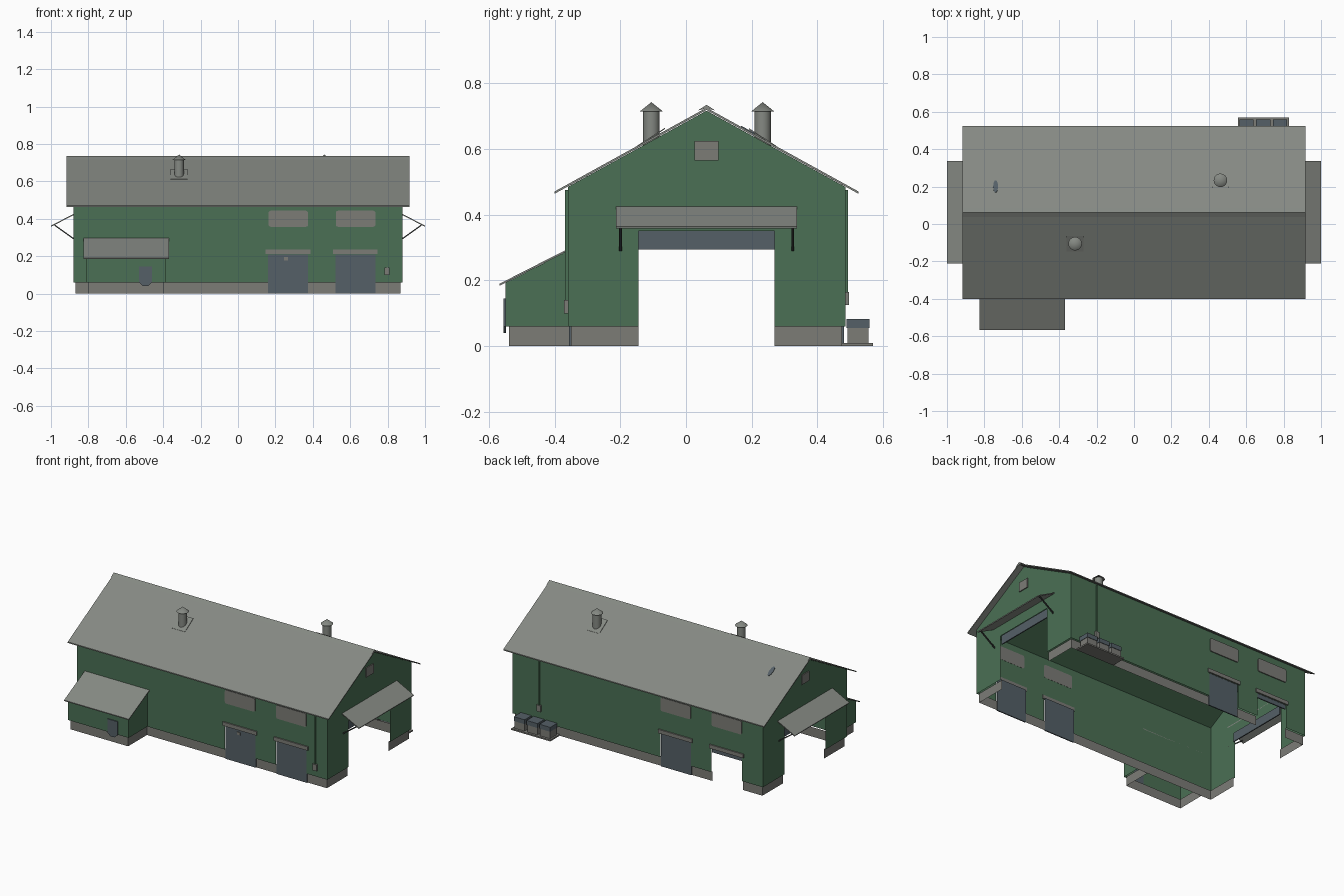
import bpy, bmesh, math
from mathutils import Vector, Matrix

if "Cube" in bpy.data.objects:
    bpy.data.objects.remove(bpy.data.objects["Cube"])


def material(name, rgb):
    m = bpy.data.materials.new(name)
    m.diffuse_color = (*rgb, 1)
    m.use_nodes = True
    m.node_tree.nodes["Principled BSDF"].inputs["Base Color"].default_value = m.diffuse_color
    return m


GREEN = material("green cladding", (0.069, 0.162, 0.089))
ROOF = material("roof grey", (0.235, 0.25, 0.227))
STONE = material("concrete grey", (0.20, 0.20, 0.183))
DOOR = material("slate door", (0.089, 0.115, 0.135))
DARK = material("dark metal", (0.04, 0.045, 0.042))

C = 0.0625           # y of the ridge; the barn repeats turned half round it
H = 0.4225           # half depth of the walls
L = 0.88             # half length of the walls
SLOPE = 0.551


def turn(p, s):
    """Ridge-centred point to world, turned half round when s = -1."""
    return Vector((s * p[0], C + s * p[1], p[2]))


def finish(name, bm, mat):
    me = bpy.data.meshes.new(name)
    bm.to_mesh(me)
    bm.free()
    me.materials.append(mat)
    ob = bpy.data.objects.new(name, me)
    bpy.context.collection.objects.link(ob)
    return ob


def sheet(name, polys, mat, s=1):
    bm = bmesh.new()
    for poly in polys:
        bm.faces.new([bm.verts.new(turn(p, s)) for p in poly])
    bmesh.ops.remove_doubles(bm, verts=bm.verts, dist=1e-5)
    return finish(name, bm, mat)


def prism(name, pts, vec, mat, s=1):
    """Flat outline pushed along a vector."""
    bm = bmesh.new()
    f = bm.faces.new([bm.verts.new(turn(p, s)) for p in pts])
    new = bmesh.ops.extrude_face_region(bm, geom=[f])["geom"]
    v = Vector((s * vec[0], s * vec[1], vec[2]))
    bmesh.ops.translate(bm, vec=v, verts=[g for g in new if isinstance(g, bmesh.types.BMVert)])
    bmesh.ops.recalc_face_normals(bm, faces=bm.faces)
    return finish(name, bm, mat)


def box(name, lo, hi, mat, s=1):
    (a, b, c), (d, e, f) = lo, hi
    return prism(name, [(a, b, c), (d, b, c), (d, e, c), (a, e, c)], (0, 0, f - c), mat, s)


def cone(name, r1, r2, loc, z0, z1, mat, segs=24):
    bm = bmesh.new()
    bmesh.ops.create_cone(bm, cap_ends=True, segments=segs, radius1=r1, radius2=r2, depth=z1 - z0,
                          matrix=Matrix.Translation((loc[0], loc[1], (z0 + z1) / 2)))
    ob = finish(name, bm, mat)
    bpy.context.view_layer.objects.active = ob
    ob.select_set(True)
    bpy.ops.object.shade_smooth_by_angle(angle=math.radians(35))
    ob.select_set(False)
    return ob


def xz(y, x0, x1, z0, z1):
    return [(x0, y, z0), (x1, y, z0), (x1, y, z1), (x0, y, z1)]


def yz(x, y0, y1, z0, z1):
    return [(x, y0, z0), (x, y1, z0), (x, y1, z1), (x, y0, z1)]


def rounded(x0, x1, z0, z1, r, y):
    pts = []
    for k, (cx, cz) in enumerate([(x1 - r, z1 - r), (x0 + r, z1 - r), (x0 + r, z0 + r), (x1 - r, z0 + r)]):
        for j in range(4):
            a = math.radians(90 * k + 30 * j)
            pts.append((cx + r * math.cos(a), y, cz + r * math.sin(a)))
    return pts


EAVE, TOP = 0.485, 0.717
DOORS = [(0.16, 0.375), (0.52, 0.735)]
O = 0.2075           # half width of the gable openings

for s, side, end in ((1, "front", "right"), (-1, "back", "left")):
    # long wall with two door openings, and its plinth
    solid = [(-L, 0.16), (0.375, 0.52), (0.735, L)]
    sheet(side + "_wall", [xz(-H, a, b, 0.06, 0.21) for a, b in solid] + [xz(-H, -L, L, 0.21, EAVE)], GREEN, s)
    sheet(side + "_plinth", [xz(-H + 0.01, max(a, -0.87), min(b, 0.87), 0, 0.06) for a, b in solid], STONE, s)
    # gable wall with a wide drive-through opening, and its plinth
    sheet(end + "_gable", [
        yz(L, -H, -O, 0.06, 0.35), yz(L, O, H, 0.06, 0.35),
        [(L, -H, 0.35), (L, H, 0.35), (L, H, EAVE), (L, 0, TOP), (L, -H, EAVE)]], GREEN, s)
    sheet(end + "_plinth", [yz(0.87, -H + 0.01, -O, 0, 0.06), yz(0.87, O, H - 0.01, 0, 0.06)], STONE, s)
    # ceiling lining and roof slope
    sheet(side + "_ceiling", [[(-L, -H, EAVE), (L, -H, EAVE), (L, 0, TOP), (-L, 0, TOP)]], GREEN, s)
    ze = 0.726 - SLOPE * 0.4625
    prism(side + "_roof", [(-0.917, -0.4625, ze), (-0.917, 0, 0.726), (-0.917, 0, 0.719),
                           (-0.917, -0.4625, ze - 0.007)], (1.834, 0, 0), ROOF, s)
    # doors with lintels, upper windows
    for i, (a, b) in enumerate(DOORS):
        low = 0.185 if (s == -1 and i == 1) else 0.0
        box(f"{side}_door_{i}", (a, -H + 0.004, low), (b, -H + 0.011, 0.215), DOOR, s)
        box(f"{side}_lintel_{i}", (a - 0.012, -H - 0.008, 0.212), (b + 0.012, -H + 0.005, 0.236), STONE, s)
        prism(f"{side}_window_{i}", rounded(a + 0.003, b, 0.357, 0.443, 0.012, -H - 0.006),
              (0, 0.007, 0), STONE, s)
    # rolled-up gable door and vent plate
    box(end + "_rolled_door", (L - 0.012, -O, 0.295), (L - 0.005, O, 0.352), DOOR, s)
    box(end + "_gable_vent", (L - 0.001, -0.037, 0.565), (L + 0.006, 0.037, 0.625), STONE, s)
    # canopy with two struts
    prism(end + "_canopy", [(L, -0.275, 0.425), (1.0, -0.275, 0.364), (0.998, -0.275, 0.358),
                            (L, -0.275, 0.419)], (0, 0.55, 0), ROOF, s)
    for y in (-0.262, 0.262):
        prism(f"{end}_strut", [(L, y - 0.004, 0.29), (0.982, y - 0.004, 0.363),
                               (0.982, y - 0.004, 0.371), (L, y - 0.004, 0.298)], (0, 0.008, 0), DARK, s)

# ridge cap
prism("ridge_cap", [(-0.917, -0.026, 0.718), (-0.917, 0, 0.735), (-0.917, 0.026, 0.718),
                    (-0.917, 0, 0.724)], (1.834, 0, 0), ROOF)

# roof ventilators with tilted flashing plates
for i, (x, y, s) in enumerate([(-0.315, -0.168, 1), (0.462, 0.171, -1)]):
    zr = 0.726 - SLOPE * abs(y)
    cone(f"ventilator_{i}", 0.025, 0.025, (x, y + C), zr - 0.03, 0.716, ROOF)
    cone(f"ventilator_cap_{i}", 0.036, 0.0, (x, y + C), 0.714, 0.743, ROOF)
    yl, xl = y * s, x * s
    prism(f"ventilator_flashing_{i}", [
        (xl - 0.045, yl - 0.042, zr - 0.026), (xl + 0.045, yl - 0.042, zr - 0.026),
        (xl + 0.045, yl + 0.042, zr + 0.028), (xl - 0.045, yl + 0.042, zr + 0.028)], (0, 0, 0.004), ROOF, s)

# small round roof patch on the back slope
patch = cone("roof_patch", 0.5, 0.5, (0, 0), -0.5, 0.5, DOOR, 12)
patch.scale = (0.026, 0.075, 0.006)
patch.rotation_euler = (-math.atan(SLOPE), 0, 0)
patch.location = (-0.74, 0.2, 0.726 - SLOPE * (0.2 - C))

# lean-to: walls, plinth, roof and hatch (ridge-centred y)
yf, yb = -0.549 - C, -H
zf, zb = 0.193, 0.290
x0, x1 = -0.81, -0.385
sheet("lean_to_walls", [
    xz(yf, x0, x1, 0.06, zf),
    [(x1, yf, 0.06), (x1, yb, 0.06), (x1, yb, zb), (x1, yf, zf)],
    [(x0, yb, 0.06), (x0, yf, 0.06), (x0, yf, zf), (x0, yb, zb)]], GREEN)
sheet("lean_to_plinth", [
    xz(yf + 0.01, x0 + 0.01, x1 - 0.01, 0, 0.06), yz(x1 - 0.01, yf + 0.01, yb + 0.01, 0, 0.06),
    yz(x0 + 0.01, yf + 0.01, yb + 0.01, 0, 0.06)], STONE)
prism("lean_to_roof", [(-0.825, yb, 0.296), (-0.825, -0.568 - C, 0.19), (-0.825, -0.568 - C, 0.184),
                       (-0.825, yb, 0.290)], (0.455, 0, 0), ROOF)
prism("lean_to_hatch", [(x, yf - 0.006, z) for x, z in
                        [(-0.53, 0.145), (-0.53, 0.06), (-0.51, 0.04), (-0.48, 0.04), (-0.46, 0.06), (-0.46, 0.145)]],
      (0, 0.007, 0), DOOR)

# wall pipes with meter boxes
for name, x, zl, s in (("front", 0.797, 0.10, 1), ("back", -0.69, 0.125, -1)):
    box(name + "_pipe", (x - 0.004, -H - 0.008, zl + 0.03), (x + 0.004, -H, 0.475), GREEN, s)
    box(name + "_meter_box", (x - 0.014, -H - 0.012, zl), (x + 0.014, -H, zl + 0.04), STONE, s)

# front door handle
box("front_door_handle", (0.245, -H - 0.002, 0.178), (0.268, -H + 0.005, 0.195), STONE)

# three bins on a slab behind the barn
box("bin_slab", (0.555, 0.475 - C, 0), (0.83, 0.57 - C, 0.009), STONE)
for i in range(3):
    x = 0.566 + 0.09 * i
    box(f"bin_{i}", (x, 0.492 - C, 0.009), (x + 0.07, 0.556 - C, 0.056), STONE)
    box(f"bin_lid_{i}", (x - 0.003, 0.489 - C, 0.055), (x + 0.073, 0.559 - C, 0.083), DOOR)
